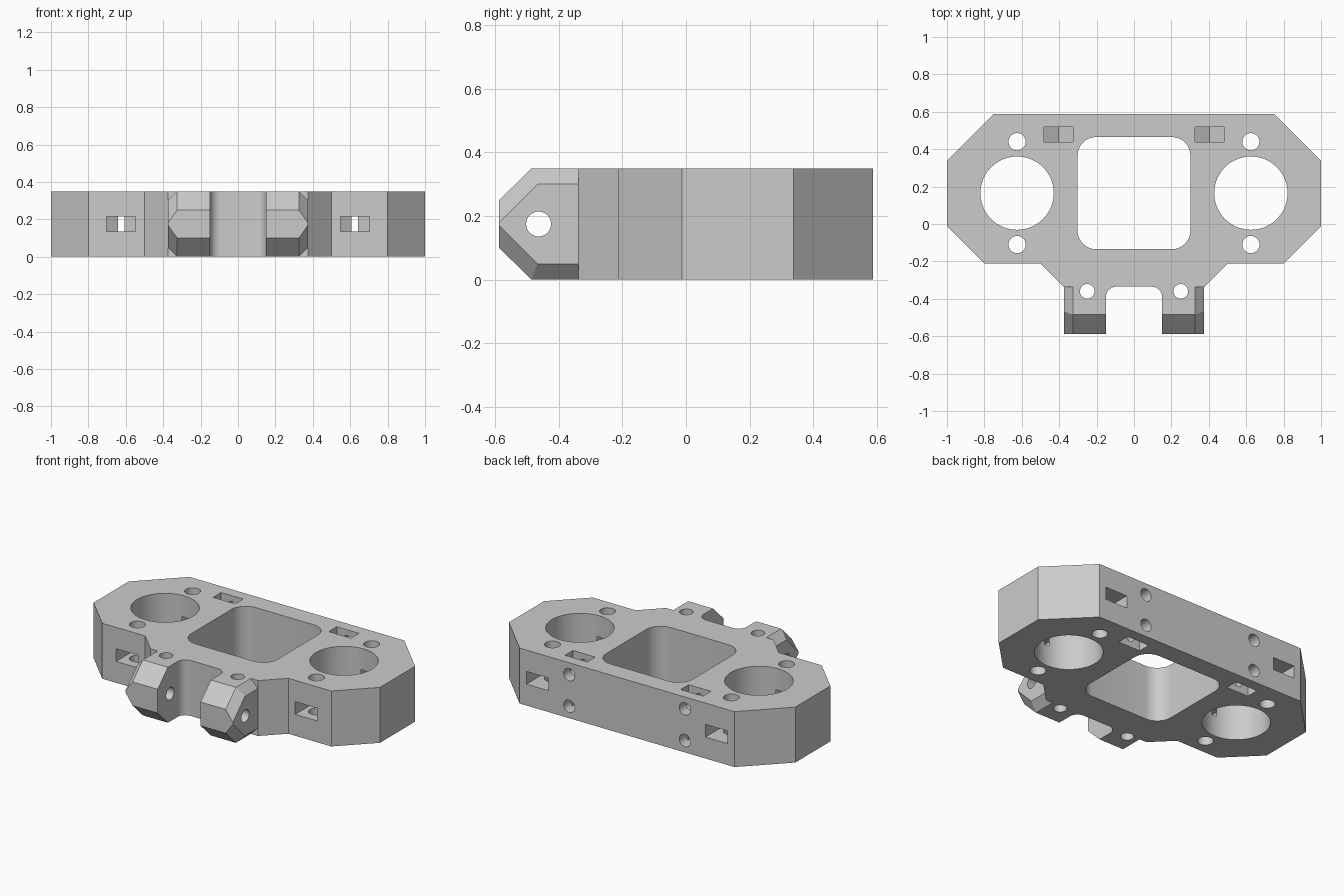
import bpy, bmesh
from math import cos, sin, pi

if "Cube" in bpy.data.objects:
    bpy.data.objects.remove(bpy.data.objects["Cube"])

HEIGHT = 0.35
MID = HEIGHT / 2

grey = bpy.data.materials.new("plain grey")
grey.use_nodes = True
colour = (0.6, 0.6, 0.6, 1)
grey.diffuse_color = colour
grey.node_tree.nodes["Principled BSDF"].inputs["Base Color"].default_value = colour


def make_object(name, bm):
    bmesh.ops.recalc_face_normals(bm, faces=bm.faces)
    mesh = bpy.data.meshes.new(name)
    bm.to_mesh(mesh)
    bm.free()
    mesh.materials.append(grey)
    obj = bpy.data.objects.new(name, mesh)
    bpy.context.collection.objects.link(obj)
    return obj


def prism(name, points, axis, low, high):
    """Extrude a 2D outline along an axis."""
    place = {"X": lambda a, b, t: (t, a, b),
             "Y": lambda a, b, t: (a, t, b),
             "Z": lambda a, b, t: (a, b, t)}[axis]
    bm = bmesh.new()
    rings = [[bm.verts.new(place(a, b, t)) for a, b in points] for t in (low, high)]
    for ring in rings:
        bm.faces.new(ring)
    n = len(points)
    for i in range(n):
        j = (i + 1) % n
        bm.faces.new((rings[0][i], rings[0][j], rings[1][j], rings[1][i]))
    return make_object(name, bm)


def circle(x, y, r, n=48):
    return [(x + r * cos(2 * pi * i / n), y + r * sin(2 * pi * i / n)) for i in range(n)]


def rounded_box(x, y0, y1, r, steps=8):
    corners = [(x - r, y1 - r), (r - x, y1 - r), (r - x, y0 + r), (x - r, y0 + r)]
    return [(cx + r * cos(pi / 2 * (q + i / steps)), cy + r * sin(pi / 2 * (q + i / steps)))
            for q, (cx, cy) in enumerate(corners) for i in range(steps + 1)]


def nut_slot(x, centre, edge):
    """Pocket outline for a hex nut, open towards edge, point facing away."""
    w, radius = 0.0775, 0.0895
    d = 1 if edge > centre else -1
    shoulder, tip = centre - d * radius / 2, centre - d * radius
    return [(x - w, edge), (x - w, shoulder), (x, tip), (x + w, shoulder), (x + w, edge)]


def combine(target, tool, operation):
    bpy.context.view_layer.objects.active = target
    mod = target.modifiers.new("combine", "BOOLEAN")
    mod.operation = operation
    mod.solver = "EXACT"
    mod.object = tool
    bpy.ops.object.modifier_apply(modifier=mod.name)
    bpy.data.objects.remove(tool)


def cut(points, axis, low, high):
    combine(body, prism("cutter", points, axis, low, high), "DIFFERENCE")


# Main plate with clipped corners
half = [(0.375, -0.337), (0.5, -0.212), (0.8, -0.212), (1, -0.012), (1, 0.338), (0.75, 0.588)]
body = prism("mounting_plate", half + [(-x, y) for x, y in reversed(half)], "Z", 0, HEIGHT)

# Hinge nose: bevelled block, later split into two lugs
bm = bmesh.new()
inner = [(-0.3, MID), (-0.485, MID), (-0.587, 0.075)]
outer = [(-0.3, 0.125), (-0.467, 0.125), (-0.587, 0.005)]
for x, profile in ((0.325, inner), (0.375, outer)):
    for side in (-1, 1):
        for y, dz in profile:
            for up in (-1, 1):
                bm.verts.new((side * x, y, MID + up * dz))
bmesh.ops.convex_hull(bm, input=bm.verts)
bmesh.ops.dissolve_limit(bm, angle_limit=0.01, verts=bm.verts, edges=bm.edges)
combine(body, make_object("hinge_nose", bm), "UNION")

# Notch between the lugs, cross pin hole and central window
cut(rounded_box(0.15, -0.8, -0.335, 0.055), "Z", -0.1, 0.5)
cut(circle(-0.463, MID, 0.039), "X", -0.6, 0.6)
cut(rounded_box(0.302, -0.135, 0.465, 0.1), "Z", -0.1, 0.5)

for side in (-1, 1):
    # Large bore with a bolt hole before and behind it
    x = side * 0.625
    cut(circle(x, 0.165, 0.196, 72), "Z", -0.1, 0.5)
    for y, edge in ((0.44, 0.7), (-0.11, -0.3)):
        cut(circle(x, y, 0.046), "Z", -0.1, 0.5)
        cut(nut_slot(x, y, edge), "Z", MID - 0.04, MID + 0.04)
    # Bolt hole through each lug root
    cut(circle(side * 0.25, -0.36, 0.039), "Z", -0.1, 0.5)
    # Rear bolt holes with nut slots from above and below
    x = side * 0.404
    for z, edge in ((0.275, 0.5), (0.075, -0.15)):
        cut(circle(x, z, 0.039), "Y", 0.385, 0.7)
        cut(nut_slot(x, z, edge), "Y", 0.439, 0.519)

# Smooth bores, sharp edges
bpy.ops.object.select_all(action="DESELECT")
body.select_set(True)
bpy.context.view_layer.objects.active = body
bpy.ops.object.shade_smooth_by_angle(angle=pi / 9)
